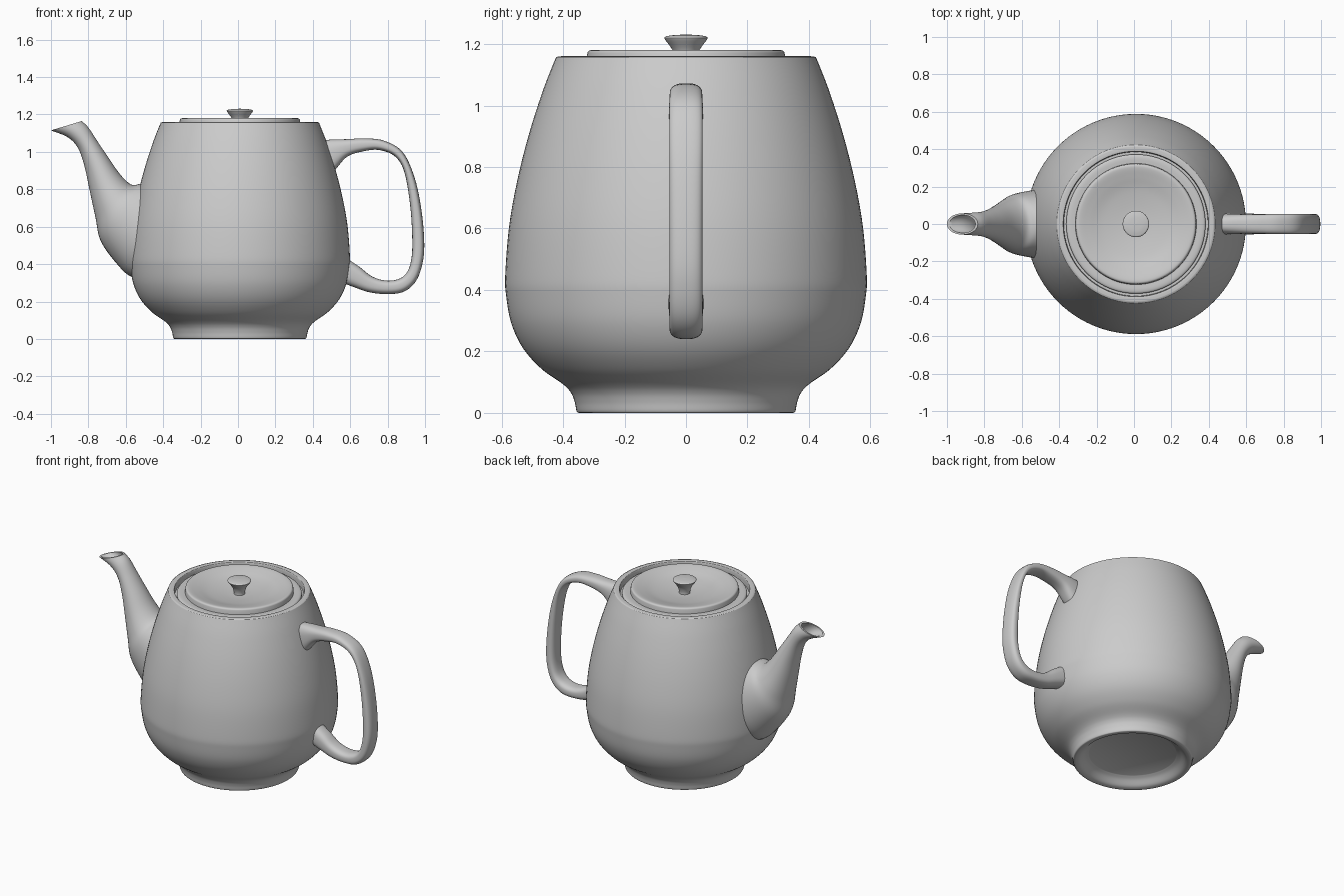
import bpy, bmesh
from math import sin, cos, pi
from mathutils import Vector

CX = 0.01  # body axis


def smooth(pts, n=6):
    """Catmull-Rom curve through points of any dimension."""
    p = [Vector(q) for q in pts]
    if len(p) < 3:
        return p
    p = [p[0] * 2 - p[1]] + p + [p[-1] * 2 - p[-2]]
    out = []
    for a, b, c, d in zip(p, p[1:], p[2:], p[3:]):
        for i in range(n):
            t = i / n
            out.append(0.5 * (2 * b + (c - a) * t + (2 * a - 5 * b + 4 * c - d) * t * t
                              + (3 * b - a - 3 * c + d) * t ** 3))
    return out + [p[-2]]


def skin(name, rings, cap=False):
    """Join rings of points into a smooth-shaded surface."""
    bm = bmesh.new()
    vs = [[bm.verts.new(co) for co in ring] for ring in rings]
    n = len(vs[0])
    for a, b in zip(vs, vs[1:]):
        for i in range(n):
            j = (i + 1) % n
            bm.faces.new((a[i], a[j], b[j], b[i]))
    if cap:
        bm.faces.new(vs[0])
        bm.faces.new(vs[-1])
    bmesh.ops.remove_doubles(bm, verts=bm.verts, dist=1e-5)
    bmesh.ops.recalc_face_normals(bm, faces=bm.faces)
    me = bpy.data.meshes.new(name)
    bm.to_mesh(me)
    bm.free()
    ob = bpy.data.objects.new(name, me)
    bpy.context.collection.objects.link(ob)
    bpy.ops.object.select_all(action='DESELECT')
    ob.select_set(True)
    bpy.context.view_layer.objects.active = ob
    bpy.ops.object.shade_smooth_by_angle(angle=0.7)
    return ob


def revolve(name, segments, n=96):
    """Lathe a profile of smooth (radius, z) segments that meet at corners."""
    prof = [p for s in segments for p in smooth(s)]
    return skin(name, [[(CX + r * cos(2 * pi * i / n), r * sin(2 * pi * i / n), z)
                        for i in range(n)] for r, z in prof])


def sections(rows, power=1.0, scale=1.0, n=40):
    """Oval rings from rows of (x1, z1, x2, z2, half width)."""
    def bend(v):
        return abs(v) ** power * (1 if v >= 0 else -1)
    rings = []
    for x1, z1, x2, z2, w in rows:
        ring = []
        for i in range(n):
            u = scale * bend(cos(2 * pi * i / n)) / 2
            y = scale * w * bend(sin(2 * pi * i / n))
            ring.append(((x1 + x2) / 2 + u * (x2 - x1), y, (z1 + z2) / 2 + u * (z2 - z1)))
        rings.append(ring)
    return rings


# Body: recessed foot, round belly, rim with ledge, inner wall
revolve("body", [
    [(0, 0.05), (0.26, 0.05)],
    [(0.26, 0.05), (0.285, 0.035), (0.315, 0.008), (0.335, 0.0), (0.348, 0.0), (0.356, 0.006),
     (0.362, 0.035), (0.374, 0.065), (0.40, 0.093), (0.47, 0.143), (0.53, 0.21), (0.568, 0.29),
     (0.585, 0.38), (0.588, 0.45), (0.575, 0.61), (0.548, 0.76), (0.51, 0.91), (0.465, 1.05),
     (0.427, 1.147), (0.422, 1.156), (0.414, 1.16)],
    [(0.414, 1.16), (0.394, 1.16), (0.387, 1.154), (0.385, 1.12)],
    [(0.385, 1.12), (0.33, 1.12)],
    [(0.33, 1.12), (0.38, 1.08), (0.46, 0.92), (0.535, 0.6), (0.54, 0.4), (0.46, 0.2), (0.3, 0.11)],
    [(0.3, 0.11), (0, 0.1)],
])

# Lid: dished centre, raised ring and flange
revolve("lid", [
    [(0, 1.135), (0.08, 1.137), (0.18, 1.15), (0.25, 1.168), (0.29, 1.178), (0.31, 1.18),
     (0.319, 1.175), (0.322, 1.165)],
    [(0.322, 1.165), (0.324, 1.145)],
    [(0.324, 1.145), (0.35, 1.146), (0.366, 1.143), (0.372, 1.135), (0.372, 1.121)],
    [(0.372, 1.121), (0.30, 1.121)],
    [(0.30, 1.121), (0, 1.10)],
])

# Knob
revolve("lid_knob", [
    [(0, 1.12), (0.034, 1.12)],
    [(0.034, 1.12), (0.034, 1.15), (0.045, 1.182), (0.068, 1.214), (0.070, 1.221), (0.065, 1.225)],
    [(0.065, 1.225), (0.04, 1.229), (0, 1.231)],
], 48)

# Spout: outer skin folds over the lip into a hollow throat
spout = smooth([
    (-0.55, 0.32, -0.44, 0.80, 0.185), (-0.62, 0.37, -0.475, 0.83, 0.18),
    (-0.73, 0.515, -0.52, 0.83, 0.162), (-0.762, 0.65, -0.57, 0.825, 0.138),
    (-0.79, 0.78, -0.63, 0.88, 0.110), (-0.82, 0.92, -0.70, 0.98, 0.083),
    (-0.855, 1.02, -0.755, 1.062, 0.067), (-0.91, 1.078, -0.80, 1.13, 0.061),
    (-1.0, 1.115, -0.835, 1.165, 0.057),
])
throat = list(reversed(spout[18:]))
skin("spout", sections(spout) + sections(throat, scale=0.84), cap=True)

# Handle: rounded loop, flared where it meets the body
handle = smooth([
    (0.44, 1.06, 0.46, 0.83, 0.056), (0.50, 1.066, 0.525, 0.91, 0.055),
    (0.58, 1.068, 0.585, 0.975, 0.052), (0.68, 1.072, 0.67, 1.003, 0.052),
    (0.78, 1.06, 0.755, 1.01, 0.053), (0.88, 1.0, 0.84, 0.975, 0.054),
    (0.945, 0.86, 0.89, 0.89, 0.054), (0.982, 0.68, 0.922, 0.70, 0.054),
    (0.996, 0.50, 0.932, 0.50, 0.054), (0.982, 0.385, 0.92, 0.395, 0.054),
    (0.945, 0.30, 0.89, 0.34, 0.054), (0.88, 0.25, 0.84, 0.315, 0.054),
    (0.79, 0.24, 0.775, 0.314, 0.053), (0.70, 0.25, 0.71, 0.338, 0.053),
    (0.62, 0.277, 0.65, 0.385, 0.055), (0.545, 0.305, 0.575, 0.435, 0.058),
])
skin("handle", sections(handle, power=0.75), cap=True)
